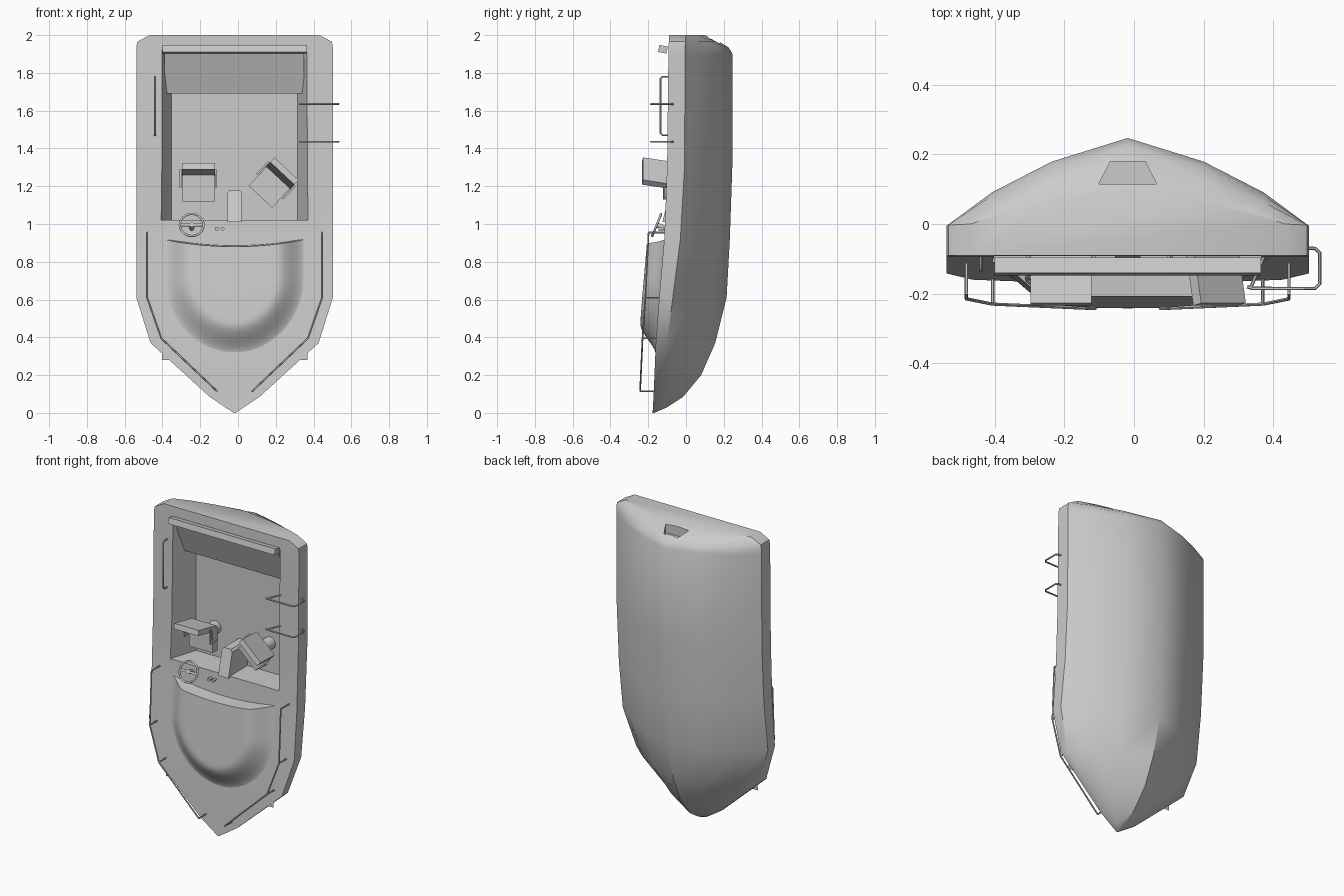
import bpy, bmesh, math
from mathutils import Matrix, Vector

if "Cube" in bpy.data.objects:
    bpy.data.objects.remove(bpy.data.objects["Cube"])

CX = -0.018  # centre line of the hull


def interp(t, table, col):
    for a, b in zip(table, table[1:]):
        if t <= b[0]:
            return a[col] + (b[col] - a[col]) * (t - a[0]) / (b[0] - a[0])
    return table[-1][col]


def activate(ob):
    bpy.ops.object.select_all(action='DESELECT')
    ob.select_set(True)
    bpy.context.view_layer.objects.active = ob


def finish(name, bm, smooth=None):
    bmesh.ops.recalc_face_normals(bm, faces=bm.faces)
    me = bpy.data.meshes.new(name)
    bm.to_mesh(me)
    bm.free()
    ob = bpy.data.objects.new(name, me)
    bpy.context.collection.objects.link(ob)
    if smooth:
        activate(ob)
        bpy.ops.object.shade_smooth_by_angle(angle=math.radians(smooth))
    return ob


def loft(name, rings, smooth=None):
    bm = bmesh.new()
    vs = [[bm.verts.new(p) for p in r] for r in rings]
    n = len(rings[0])
    for a, b in zip(vs, vs[1:]):
        for i in range(n):
            bm.faces.new((a[i], a[(i + 1) % n], b[(i + 1) % n], b[i]))
    bm.faces.new(vs[0])
    bm.faces.new(vs[-1])
    return finish(name, bm, smooth)


def box(name, loc, size, rx=0, base=Matrix()):
    bm = bmesh.new()
    m = base @ Matrix.Translation(loc) @ Matrix.Rotation(rx, 4, 'X') @ Matrix.Diagonal((*size, 1))
    bmesh.ops.create_cube(bm, size=1, matrix=m)
    return finish(name, bm)


def post(name, loc, radius, length, rx=math.pi / 2, base=Matrix(), r2=None):
    bm = bmesh.new()
    m = base @ Matrix.Translation(loc) @ Matrix.Rotation(rx, 4, 'X')
    bmesh.ops.create_cone(bm, cap_ends=True, segments=20, radius1=radius,
                          radius2=radius if r2 is None else r2, depth=length, matrix=m)
    return finish(name, bm, 40)


def rod(name, paths, r=0.005):
    cu = bpy.data.curves.new(name, 'CURVE')
    cu.dimensions = '3D'
    cu.bevel_depth = r
    cu.bevel_resolution = 1
    cu.use_fill_caps = True
    for pts in paths:
        s = cu.splines.new('POLY')
        s.points.add(len(pts) - 1)
        for p, q in zip(s.points, pts):
            p.co = (*q, 1)
    ob = bpy.data.objects.new(name, cu)
    bpy.context.collection.objects.link(ob)
    activate(ob)
    bpy.ops.object.convert(target='MESH')
    bpy.ops.object.shade_smooth_by_angle(angle=math.radians(50))


# Hull stations: z, half width, deck y, rub line y, keel y
ST = [(0, .004, -.177, -.174, -.168), (.03, .05, -.175, -.16, -.1), (.085, .132, -.172, -.145, -.015),
      (.2, .258, -.167, -.125, .08), (.37, .445, -.16, -.1, .155), (.61, .52, -.142, -.07, .215),
      (.92, .52, -.115, -.03, .232), (1.3, .52, -.1, -.008, .245), (1.9, .52, -.093, -.005, .247),
      (1.935, .52, -.092, -.005, .225), (1.965, .515, -.091, -.003, .175), (2.0, .45, -.09, 0, .1)]
rings = []
for z, w, d, r, k in ST:
    half = [(w, d), (w, r), (.75 * w, r + .38 * (k - r)), (.42 * w, r + .73 * (k - r))]
    rings.append([(CX + x, y, z) for x, y in half] + [(CX, k, z)]
                 + [(CX - x, y, z) for x, y in reversed(half)])
hull = loft("hull", rings)


# Cockpit well with sloping sides, and the stern outlet recess
def slab(y, w, z0, z1):
    return [(CX - w, y, z0), (CX + w, y, z0), (CX + w, y, z1), (CX - w, y, z1)]


well = loft("well_cutter", [slab(-.3, .447, 1.02, 1.925), slab(.07, .333, 1.02, 1.925)])
outlet = loft("outlet_cutter", [[(CX - .083, .115, z), (CX + .083, .115, z),
                                 (CX + .05, .18, z), (CX - .05, .18, z)] for z in (1.93, 2.1)])
for cutter in (well, outlet):
    cutter.hide_render = True
    mod = hull.modifiers.new("cut", 'BOOLEAN')
    mod.operation = 'DIFFERENCE'
    mod.solver = 'EXACT'
    mod.object = cutter
    activate(hull)
    bpy.ops.object.modifier_apply(modifier=mod.name)
    bpy.data.objects.remove(cutter)
activate(hull)
bpy.ops.object.shade_smooth_by_angle(angle=math.radians(38))

# Raised foredeck dome, cut off by a curved edge ahead of the dashboard
bm = bmesh.new()
NX, NZ = 40, 32
grid = []
for j in range(NZ + 2):
    row = []
    for i in range(NX + 1):
        u = 2 * i / NX - 1
        x, edge = u * .385, .88 + .04 * u * u
        z = .28 + (edge - .28) * min(j, NZ) / NZ
        t = math.hypot(u, max(0, .72 - z) / .42)
        s = max(0, min(1, (1 - t) / .42))
        y = interp(z, ST, 2) + .004 - .094 * s * s * (3 - 2 * s)
        if j > NZ:
            y, z = interp(z, ST, 2) + .008, z + .006
        row.append(bm.verts.new((CX + x, y, z)))
    grid.append(row)
for a, b in zip(grid, grid[1:]):
    for i in range(NX):
        bm.faces.new((a[i], a[i + 1], b[i + 1], b[i]))
finish("foredeck_dome", bm, 40)

# Centre console: rounded end, sloping down from the dash to the floor
end = [(CX - .037, 1.01), (CX + .037, 1.01), (CX + .037, 1.165), (CX + .025, 1.18),
       (CX - .025, 1.18), (CX - .037, 1.165)]
loft("console", [[(x, -.125 + (z - 1.01) * .25, z) for x, z in end], [(x, .075, z) for x, z in end]])

# Rear bench and padded bar
prof = [(-.085, 1.9), (-.01, 1.69), (.075, 1.69), (.075, 1.93), (-.085, 1.93)]
loft("rear_bench", [[(x, y, z) for y, z in prof] for x in (CX - .372, CX + .368)])
box("stern_bar", (CX, -.122, 1.925), (.765, .045, .038), -.2)

# Steering wheel
tilt = math.radians(68)
wheel = Matrix.Translation((-.245, -.155, .995)) @ Matrix.Rotation(tilt, 4, 'X')
bpy.ops.mesh.primitive_torus_add(major_radius=.063, minor_radius=.006, major_segments=32, minor_segments=8)
ob = bpy.context.object
ob.name = "steering_wheel"
ob.matrix_world = wheel
bpy.ops.object.shade_smooth_by_angle(angle=math.radians(60))
box("wheel_spoke", (0, 0, 0), (.12, .014, .006), 0, wheel)
post("wheel_column", (0, 0, -.025), .013, .06, 0, wheel)

# Throttle levers
for x in (-.112, -.082):
    post("throttle_lever", (x, -.125, .975), .007, .04, math.pi / 2, r2=.01)


# Swivel seats, facing the bow or turned
def seat(x, z, turn):
    m = Matrix.Translation((x, 0, z)) @ Matrix.Rotation(turn, 4, 'Y')
    box("seat_cushion", (0, -.055, -.015), (.17, .05, .15), 0, m)
    box("seat_back", (0, -.14, .078), (.175, .185, .034), -.2, m)
    post("seat_post", (0, .02, 0), .04, .11, math.pi / 2, m)
    for s in (-1, 1):
        box("armrest", (s * .094, -.115, .03), (.01, .012, .095), 0, m)
        box("armrest_support", (s * .094, -.08, -.01), (.01, .07, .012), 0, m)


seat(-.21, 1.21, 0)
seat(.18, 1.21, .75)

# Bow rails with stanchions, mirrored
rail = [(.463, -.198, .955), (.463, -.215, .61), (.388, -.23, .395), (.093, -.243, .115)]
for s, side in ((-1, "left"), (1, "right")):
    pts = [(CX + s * x, y, z) for x, y, z in rail]
    legs = [[p, (p[0], interp(p[2], ST, 2) + .005, p[2])] for p in pts]
    rod(side + "_bow_rail", [pts] + legs)

# Grab handle on one side, fender hooks on the other
rod("grab_handle", [[(-.44, -.09, 1.47), (-.44, -.125, 1.47), (-.44, -.135, 1.48),
                     (-.44, -.135, 1.77), (-.44, -.125, 1.78), (-.44, -.09, 1.78)]])
for z in (1.435, 1.635):
    rod("fender_hook", [[(.325, -.18, z), (.34, -.185, z), (.52, -.185, z), (.533, -.172, z),
                         (.533, -.083, z), (.52, -.07, z), (.495, -.07, z)],
                        [(.335, -.183, z), (.375, -.09, z)]])
